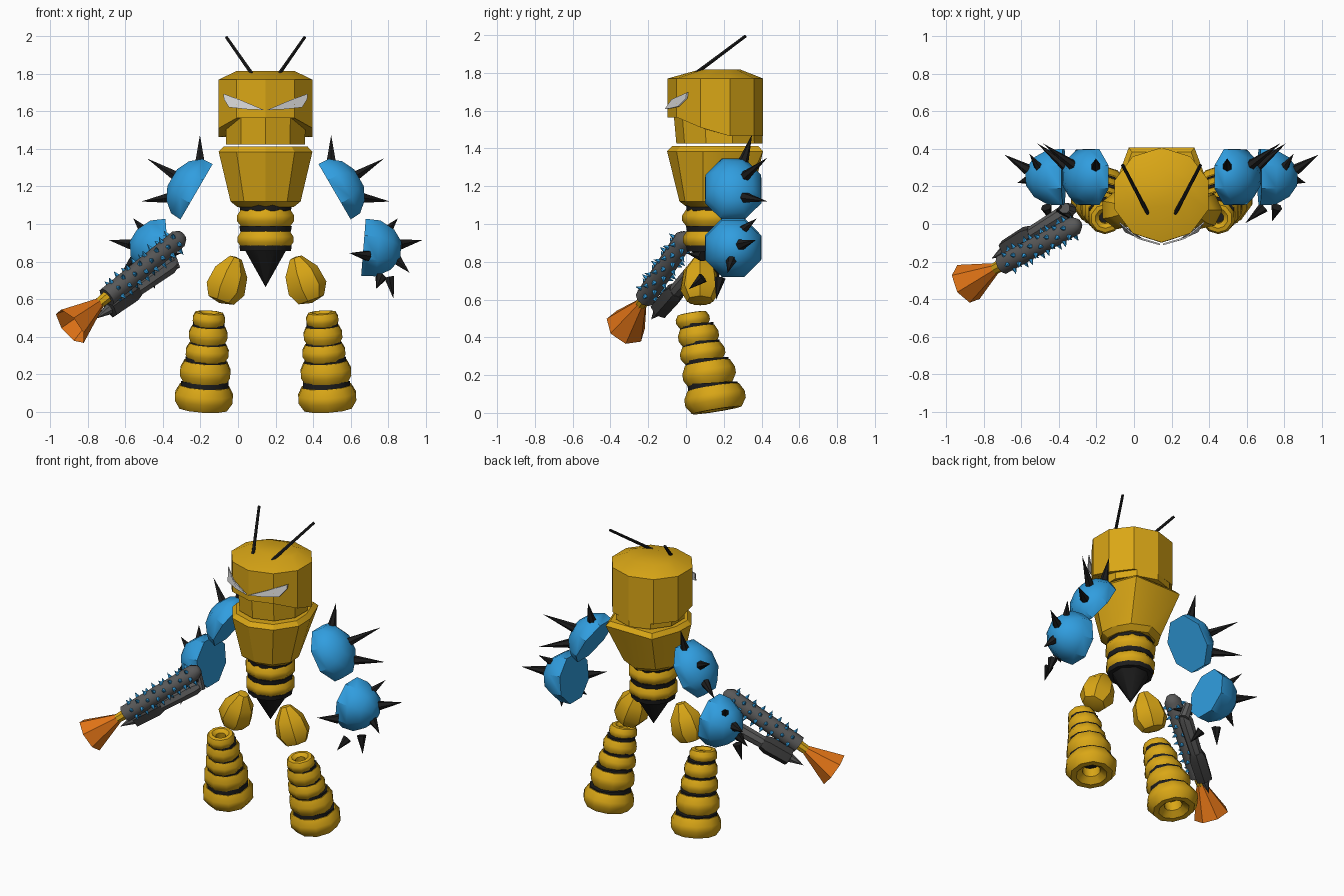
import bpy, bmesh, math
from mathutils import Vector

if "Cube" in bpy.data.objects:
    bpy.data.objects.remove(bpy.data.objects["Cube"])

CX = 0.147  # body centre line


def mat(name, r, g, b):
    m = bpy.data.materials.new(name)
    m.diffuse_color = (r, g, b, 1)
    m.use_nodes = True
    m.node_tree.nodes["Principled BSDF"].inputs["Base Color"].default_value = m.diffuse_color
    return m


GOLD = mat("gold", 0.70, 0.385, 0.008)
BLUE = mat("blue", 0.03, 0.34, 0.74)
BLACK = mat("black", 0.012, 0.012, 0.012)
GREY = mat("grey", 0.10, 0.10, 0.10)
DARK = mat("dark_grey", 0.045, 0.045, 0.045)
WHITE = mat("white", 0.72, 0.72, 0.72)
ORANGE = mat("orange", 0.74, 0.17, 0.008)


def finish(name, bm, material, angle=40):
    bmesh.ops.remove_doubles(bm, verts=bm.verts, dist=0.0004)
    bmesh.ops.recalc_face_normals(bm, faces=bm.faces)
    me = bpy.data.meshes.new(name)
    bm.to_mesh(me)
    bm.free()
    me.materials.append(material)
    ob = bpy.data.objects.new(name, me)
    bpy.context.collection.objects.link(ob)
    bpy.ops.object.select_all(action='DESELECT')
    ob.select_set(True)
    bpy.context.view_layer.objects.active = ob
    bpy.ops.object.shade_smooth_by_angle(angle=math.radians(angle))
    return ob


def skin(bm, rings, cap=True):
    """Bridge equal-length closed rings of points, capping both ends."""
    vs = [[bm.verts.new(p) for p in r] for r in rings]
    n = len(vs[0])
    for a, b in zip(vs, vs[1:]):
        for i in range(n):
            j = (i + 1) % n
            bm.faces.new((a[i], a[j], b[j], b[i]))
    if cap:
        bm.faces.new(vs[0])
        bm.faces.new(vs[-1])


def lathe(bm, base, axis, profile, segs=8, su=1.0, sv=1.0, cap=False):
    """Turn (height, radius) pairs around an axis; sv scales the y side."""
    base, w = Vector(base), Vector(axis).normalized()
    v = (Vector((0, 1, 0)) - w * w.y).normalized()
    u = v.cross(w)
    rings = []
    for h, r in profile:
        r = max(r, 0.0003 if cap else 0.0001)
        rings.append([base + w * h + u * (r * su * math.cos(t)) + v * (r * sv * math.sin(t))
                      for t in [math.tau * (i + 0.5) / segs for i in range(segs)]])
    skin(bm, rings, cap)


def turned(name, material, base, axis, profile, **kw):
    bm = bmesh.new()
    lathe(bm, base, axis, profile, **kw)
    return finish(name, bm, material)


def rod(name, material, a, b, r0, r1, segs=8):
    a, b = Vector(a), Vector(b)
    d = b - a
    return turned(name, material, a, d, [(0, 0), (0, r0), (d.length, r1), (d.length, 0)], segs=segs)


RING = [(.25, .35), (0, .6), (.04, .85), (.38, 1), (.66, 1), (1, .82), (1, .6), (.75, .35), (.25, .35)]


def puffy_ring(name, base, axis, h, r, segs=10):
    return turned(name, GOLD, base, axis, [(a * h, b * r) for a, b in RING], segs=segs)


def oval(rx, ry, cy, z, n=10):
    """Horizontal ring; z may be a function of y."""
    pts = []
    for i in range(n):
        t = math.tau * i / n
        y = cy - ry * math.cos(t)
        pts.append((CX + rx * math.sin(t), y, z(y) if callable(z) else z))
    return pts


# Head: helmet with a raised front brow line, over a narrower jaw
def brow(y):
    return 1.565 - 0.10 * min(1, max(0, (y + 0.02) / 0.18))


bm = bmesh.new()
skin(bm, [oval(.222, .232, .172, lambda y: brow(y) + .005), oval(.263, .253, .155, brow),
          oval(.263, .253, .155, 1.77), oval(.16, .11, .18, 1.817)])
finish("helmet", bm, GOLD, 30)
bm = bmesh.new()
skin(bm, [oval(.221, .228, .177, 1.425), oval(.226, .236, .169, 1.60)])
finish("jaw", bm, GOLD, 30)


# Torso: rounded front, wide squared back with a central ridge
def mirrored(half, z, k=1.0):
    pts = half + [(-x, y) for x, y in half[-2:0:-1]]
    return [(CX + x * k, .16 + (y - .16) * k, z) for x, y in pts]


TOP = [(0, -.1), (.155, -.05), (.25, .09), (.245, .22), (.175, .408), (0, .408)]
LOW = [(0, -.035), (.115, -.005), (.187, .09), (.18, .19), (.12, .29), (0, .345)]
bm = bmesh.new()
skin(bm, [mirrored(LOW, 1.09, .8), mirrored(LOW, 1.12), mirrored(TOP, 1.385), mirrored(TOP, 1.412, .9)])
finish("torso", bm, GOLD, 25)

# Abdomen rings, dark joints and the stinger
for i, z in enumerate((1.085, .972)):
    puffy_ring(f"abdomen_ring_{i}", (CX, .14, z), (0, 0, -1), .105, .16 - .004 * i)
for i, z in enumerate((1.10, .99, .885)):
    rod(f"abdomen_joint_{i}", BLACK, (CX, .14, z), (CX, .14, z - .03), .145, .14, 12)
rod("stinger", BLACK, (CX, .14, .87), (CX, .14, .665), .125, .001, 8)

LEG_RINGS = [(.53, .075, .09, .04, .300), (.458, .10, .108, .068, .303), (.365, .098, .12, .09, .308),
             (.272, .125, .141, .122, .318), (.142, .13, .162, .153, .325)]
UPPER_SPIKES = [((.205, .30, 1.31), (.35, .35, 1.475)), ((.47, .31, 1.25), (.633, .43, 1.35)),
                ((.51, .31, 1.14), (.663, .43, 1.12))]
UPPER_SPIKES[0] = ((.35, .30, 1.32), (.35, .35, 1.475))
LOWER_SPIKES = [((.645, .29, .96), (.705, .375, 1.03)), ((.715, .29, .89), (.838, .37, .915)),
                ((.70, .24, .81), (.768, .22, .74)), ((.66, .18, .715), (.683, .16, .60)),
                ((.615, .09, .715), (.59, .015, .655)), ((.545, .09, .83), (.447, .005, .845))]
DOME = [(0, 0), (0, 1), (.4, .98), (.78, .7), (1, .3), (1, 0)]

for s, side in ((-1, "left"), (1, "right")):
    def at(p):
        return (CX + s * p[0], p[1], p[2])

    # Antenna
    rod(f"{side}_antenna", BLACK, at((.072, .055, 1.80)), at((.208, .315, 1.995)), .011, .009, 6)

    # Slanted eye plate wrapped on the front of the helmet
    bm = bmesh.new()
    outline = [(.008, -.104, 1.608), (.13, -.068, 1.66), (.225, .012, 1.695),
               (.222, .008, 1.665), (.195, -.035, 1.622), (.10, -.078, 1.612)]
    skin(bm, [[at((x, y + o, z)) for x, y, z in outline] for o in (-.009, 0)])
    finish(f"{side}_eye", bm, WHITE, 30)

    # Thigh
    turned(f"{side}_thigh", GOLD, at((.158, .075, .825)), (s * .09, 0, -.25),
           [(0, 0), (.005, .035), (.085, .095), (.18, .112), (.245, .075), (.262, 0)], segs=7, sv=.95)

    # Lower leg: stacked rings growing towards the foot, with dark joints
    axis = (s * .03, .08, -.5)
    for i, (z, h, r, y, dx) in enumerate(LEG_RINGS):
        puffy_ring(f"{side}_leg_ring_{i}", at((dx, y - .01, z)), axis, h, r)
        if i:
            rod(f"{side}_leg_joint_{i}", BLACK, at((dx, y - .012, z + .018)),
                at((dx, y - .01, z - .02)), r * .82, r * .82, 10)

    # Arm shells: domes with a flat inner side
    turned(f"{side}_upper_arm", BLUE, at((.368, .25, 1.172)), (s * .86, 0, .5),
           [(h * .15, r) for h, r in DOME], segs=8, su=.185, sv=.162)
    turned(f"{side}_forearm", BLUE, at((.522, .25, .876)), (s, 0, -.08),
           [(h * .2, r) for h, r in DOME], segs=8, su=.165, sv=.162)

    # Arm spikes
    bm = bmesh.new()
    for a, b in UPPER_SPIKES + LOWER_SPIKES:
        a, b = Vector(at(a)), Vector(at(b))
        lathe(bm, a, b - a, [(0, 0), (0, .03), ((b - a).length, 0)], segs=6)
    finish(f"{side}_arm_spikes", bm, BLACK)

# Blaster barrel with a rounded rear end
P0, P1 = Vector((-.30, .0, .935)), Vector((-.70, -.215, .61))
D = (P1 - P0).normalized()
L = (P1 - P0).length
turned("barrel", GREY, P0, D, [(-.015, 0), (-.005, .03), (.03, .053), (L, .055), (L, 0)], segs=10)
rod("nozzle_collar", GOLD, P1 - D * .01, P1 + D * .075, .034, .03, 8)
turned("nozzle", ORANGE, P1 + D * .055, D, [(0, 0), (0, .03), (.215, .112)], segs=7)

# Small studs around the barrel
bm = bmesh.new()
side_v = (Vector((0, 1, 0)) - D * D.y).normalized()
up_v = side_v.cross(D)
for i in range(8):
    for k in range(6):
        t = math.tau * (k + .5 * (i % 2)) / 6
        n = side_v * math.sin(t) + up_v * math.cos(t)
        lathe(bm, P0 + D * (.06 + i * .062) + n * .048, n + D * .01,
              [(0, 0), (0, .015), (.036, 0)], segs=5)
finish("barrel_studs", bm, BLUE)

# Lower tube, its casing and pointed tip
Q0, Q1 = Vector((-.34, .075, .79)), Vector((-.76, -.185, .495))
E = (Q1 - Q0).normalized()
M = (Q1 - Q0).length
turned("lower_tube", GREY, Q0, E, [(0, 0), (0, .032), (.04, .045), (M * .8, .036), (M, 0)], segs=8)
turned("lower_casing", DARK, Q0 + E * M * .48, E,
       [(0, 0), (0, .045), (.04, .058), (M * .34, .055), (M * .36, 0)], segs=6)
rod("rear_grip", GREY, Q0 + Vector((0, 0, -.03)), Q0 + Vector((-.03, .01, .07)), .035, .03, 8)
